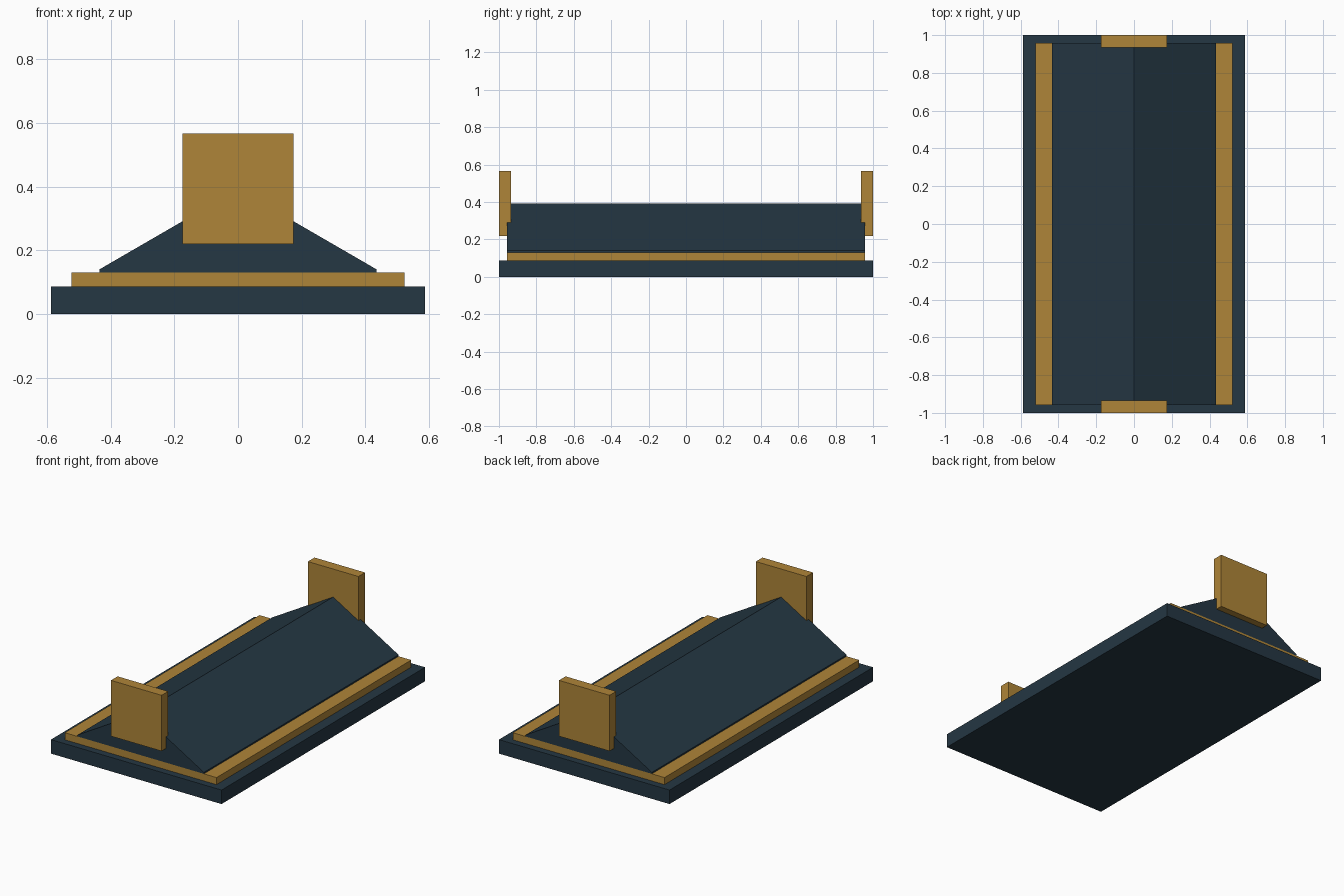
import bpy
import bmesh

cube = bpy.data.objects.get("Cube")
if cube:
    bpy.data.objects.remove(cube, do_unlink=True)


def material(name, colour):
    mat = bpy.data.materials.new(name)
    mat.use_nodes = True
    mat.diffuse_color = colour
    mat.node_tree.nodes["Principled BSDF"].inputs["Base Color"].default_value = colour
    return mat


navy = material("dark slate blue", (0.018, 0.038, 0.056, 1))
bronze = material("bronze", (0.43, 0.235, 0.04, 1))


def prism(name, profile, y0, y1, mat):
    """Extrude an x-z profile from y0 to y1."""
    bm = bmesh.new()
    face = bm.faces.new([bm.verts.new((x, y0, z)) for x, z in profile])
    ext = bmesh.ops.extrude_face_region(bm, geom=[face])
    moved = [g for g in ext["geom"] if isinstance(g, bmesh.types.BMVert)]
    bmesh.ops.translate(bm, verts=moved, vec=(0, y1 - y0, 0))
    bmesh.ops.recalc_face_normals(bm, faces=bm.faces)
    mesh = bpy.data.meshes.new(name)
    bm.to_mesh(mesh)
    bm.free()
    mesh.materials.append(mat)
    obj = bpy.data.objects.new(name, mesh)
    bpy.context.collection.objects.link(obj)
    return obj


def block(name, half_x, z0, z1, y0, y1, mat):
    profile = [(-half_x, z0), (half_x, z0), (half_x, z1), (-half_x, z1)]
    return prism(name, profile, y0, y1, mat)


# Stepped base
block("base_slab", 0.587, 0, 0.087, -1, 1, navy)
block("trim_slab", 0.522, 0.087, 0.131, -0.957, 0.957, bronze)

# Gabled roof with a short upright lip at the eaves
prism("gable_roof",
      [(-0.435, 0.131), (0.435, 0.131), (0.435, 0.14), (0, 0.392), (-0.435, 0.14)],
      -0.957, 0.957, navy)

# Upright plates at both gable ends
for name, side in (("front_plate", -1), ("back_plate", 1)):
    block(name, 0.174, 0.219, 0.566, side * 0.935, side, bronze)
